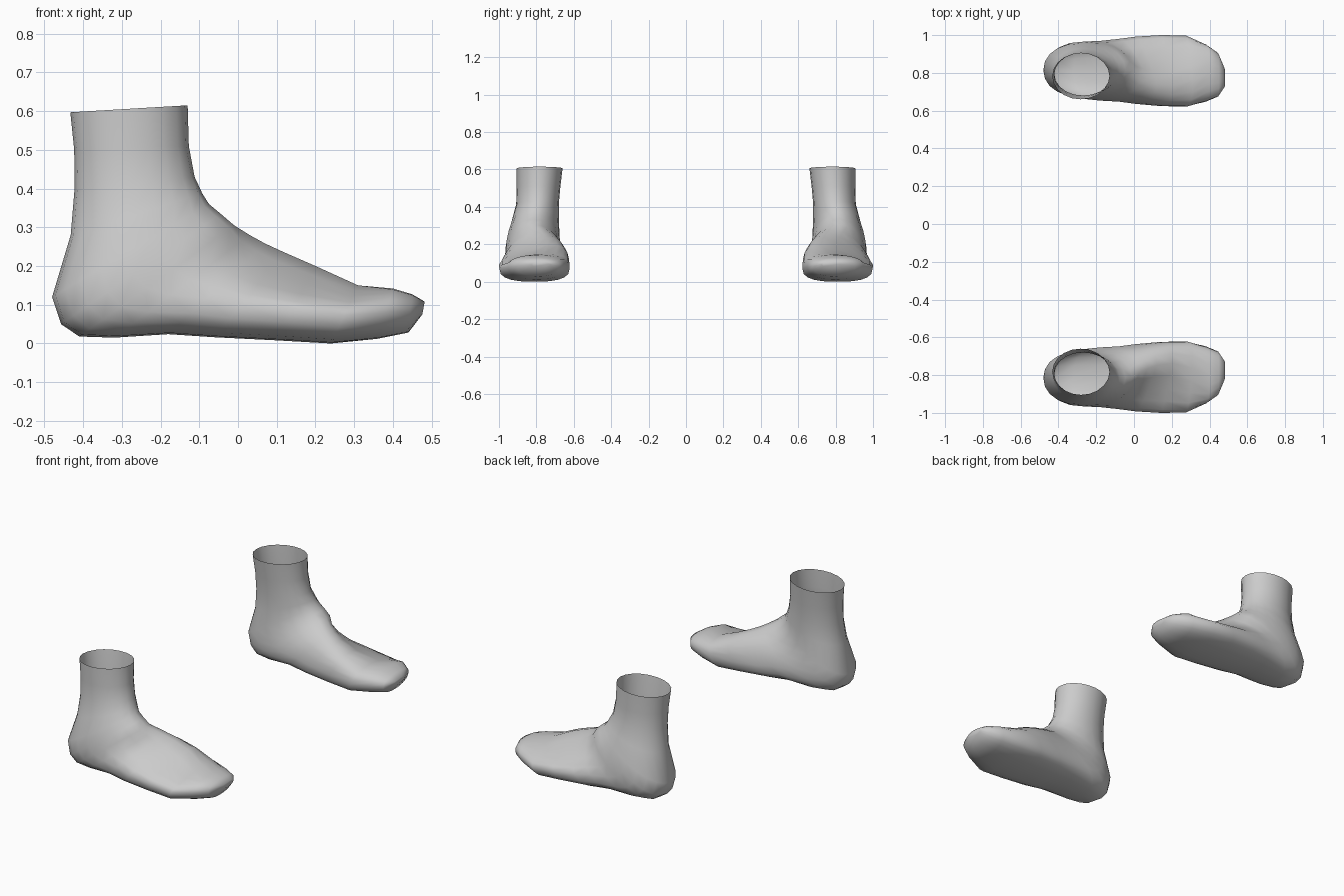
import bpy, bmesh, math

if "Cube" in bpy.data.objects:
    bpy.data.objects.remove(bpy.data.objects["Cube"])

SIDES = 20
# Rings from ankle to toe: front/top point (x, z), back/bottom point (x, z), inner y, outer y
RINGS = [
    (-.13, .615, -.433, .597, .66, .905),
    (-.127, .51, -.423, .5, .672, .905),
    (-.112, .43, -.422, .4, .68, .908),
    (-.092, .387, -.432, .28, .68, .93),
    (-.075, .36, -.48, .12, .675, .955),
    (-.045, .335, -.457, .05, .668, .965),
    (-.01, .305, -.41, .018, .66, .967),
    (.03, .28, -.32, .015, .653, .97),
    (.07, .258, -.18, .024, .648, .98),
    (.12, .235, -.06, .016, .636, .992),
    (.2, .2, .1, .008, .624, 1),
    (.31, .15, .24, 0, .622, .998),
    (.4, .142, .36, .012, .648, .95),
    (.45, .127, .44, .028, .675, .905),
    (.482, .108, .476, .075, .725, .825),
]


def bump(x, centre, width):
    return max(0, 1 - ((x - centre) / width) ** 2)


def power(v, n):
    return math.copysign(abs(v) ** (2 / n), v)


def ring_points(ring, side):
    fx, fz, bx, bz, yi, yo = ring
    mid, half = (yi + yo) / 2, (yo - yi) / 2
    wide = .38 + .5 * abs(fx - .1)          # height of the widest line
    dent = .15 * bump(fx, .19, .2)          # hollow on the outer instep
    up = 2 + .4 * bump(fx, .38, .15)        # flatter top over the toes
    low = 2 + .8 * bump(fx, .2, .3)         # flatter sole
    pts = []
    for i in range(SIDES):
        a = 2 * math.pi * i / SIDES
        n = up if math.cos(a) >= 0 else low
        u, v = power(math.cos(a), n), power(math.sin(a), n)
        y = mid + half * v
        if u > 0:
            s = wide + (1 - wide) * u - dent * 2 * u * max(0, v)
            y -= .5 * dent * u * u          # instep ridge leans inwards
        else:
            s = wide + wide * u
        pts.append((bx + (fx - bx) * s, side * y, bz + (fz - bz) * s))
    return pts


def make_foot(name, side):
    bm = bmesh.new()
    loops = [[bm.verts.new(p) for p in ring_points(r, side)] for r in RINGS]
    for a, b in zip(loops, loops[1:]):
        for i in range(SIDES):
            j = (i + 1) % SIDES
            bm.faces.new((a[i], b[i], b[j], a[j]))
    # Close the toe tip; the ankle stays open
    bm.faces.new(loops[-1])
    bmesh.ops.recalc_face_normals(bm, faces=bm.faces[:])
    mesh = bpy.data.meshes.new(name)
    bm.to_mesh(mesh)
    bm.free()
    for p in mesh.polygons:
        p.use_smooth = True
    obj = bpy.data.objects.new(name, mesh)
    bpy.context.collection.objects.link(obj)


# Mirrored pair of feet, toes towards +x
make_foot("left_foot", 1)
make_foot("right_foot", -1)
